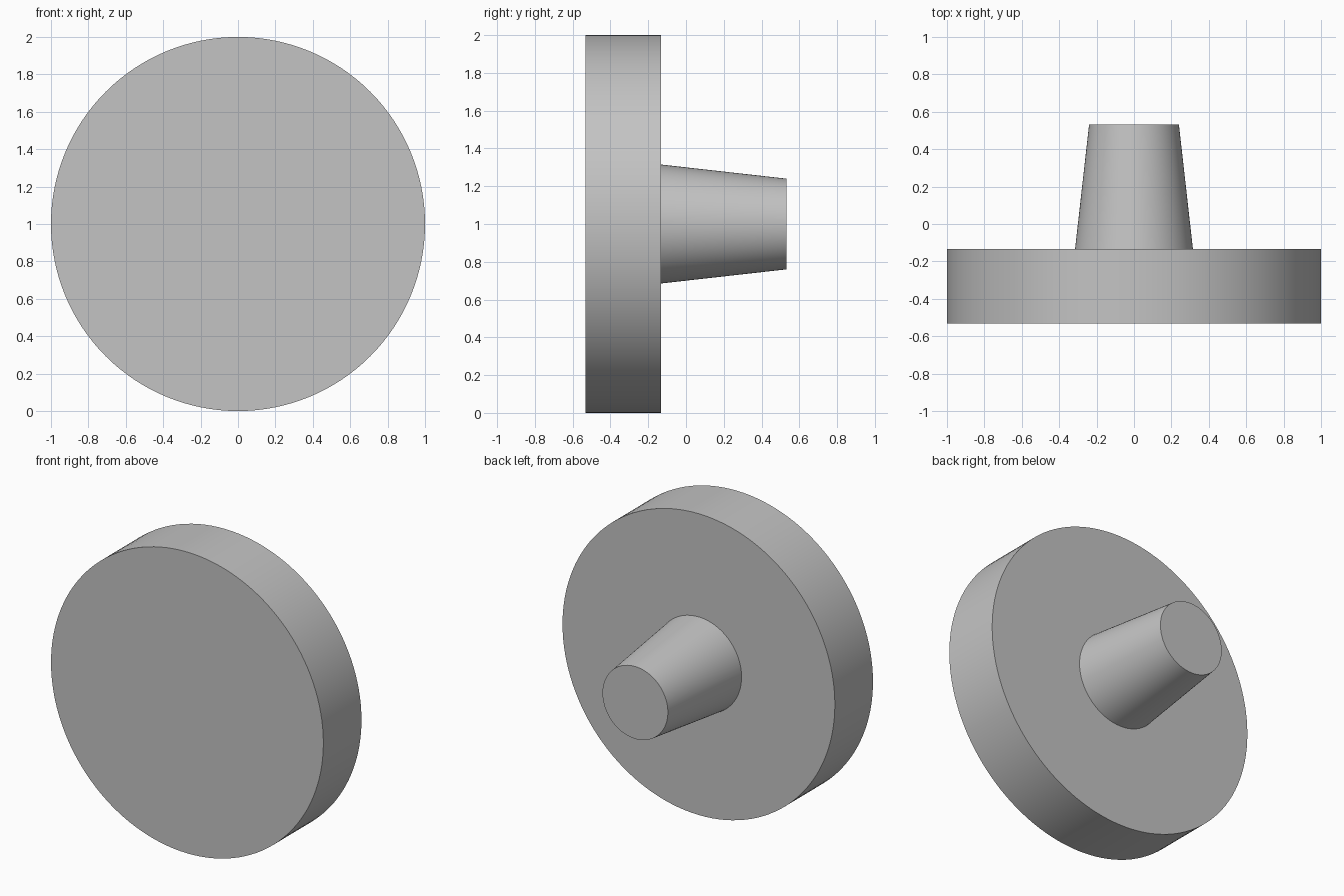
import bpy
import math

cube = bpy.data.objects.get("Cube")
if cube:
    bpy.data.objects.remove(cube, do_unlink=True)

# One plain grey for the whole model
grey = bpy.data.materials.new("plain_grey")
grey.use_nodes = True
colour = (0.55, 0.55, 0.55, 1.0)
grey.diffuse_color = colour
grey.node_tree.nodes["Principled BSDF"].inputs["Base Color"].default_value = colour


def turned_part(name, y_front, y_back, r_front, r_back):
    """Round part lying along y, centred at z = 1."""
    bpy.ops.mesh.primitive_cone_add(
        vertices=128, radius1=r_front, radius2=r_back, depth=y_back - y_front,
        location=(0, (y_front + y_back) / 2, 1), rotation=(-math.pi / 2, 0, 0))
    part = bpy.context.object
    part.name = name
    part.data.materials.append(grey)
    bpy.ops.object.shade_smooth_by_angle(angle=math.radians(30))
    return part


# Broad front disc and the tapered stem behind it
turned_part("disc", -0.533, -0.133, 1.0, 1.0)
turned_part("tapered_stem", -0.133, 0.533, 0.315, 0.24)
